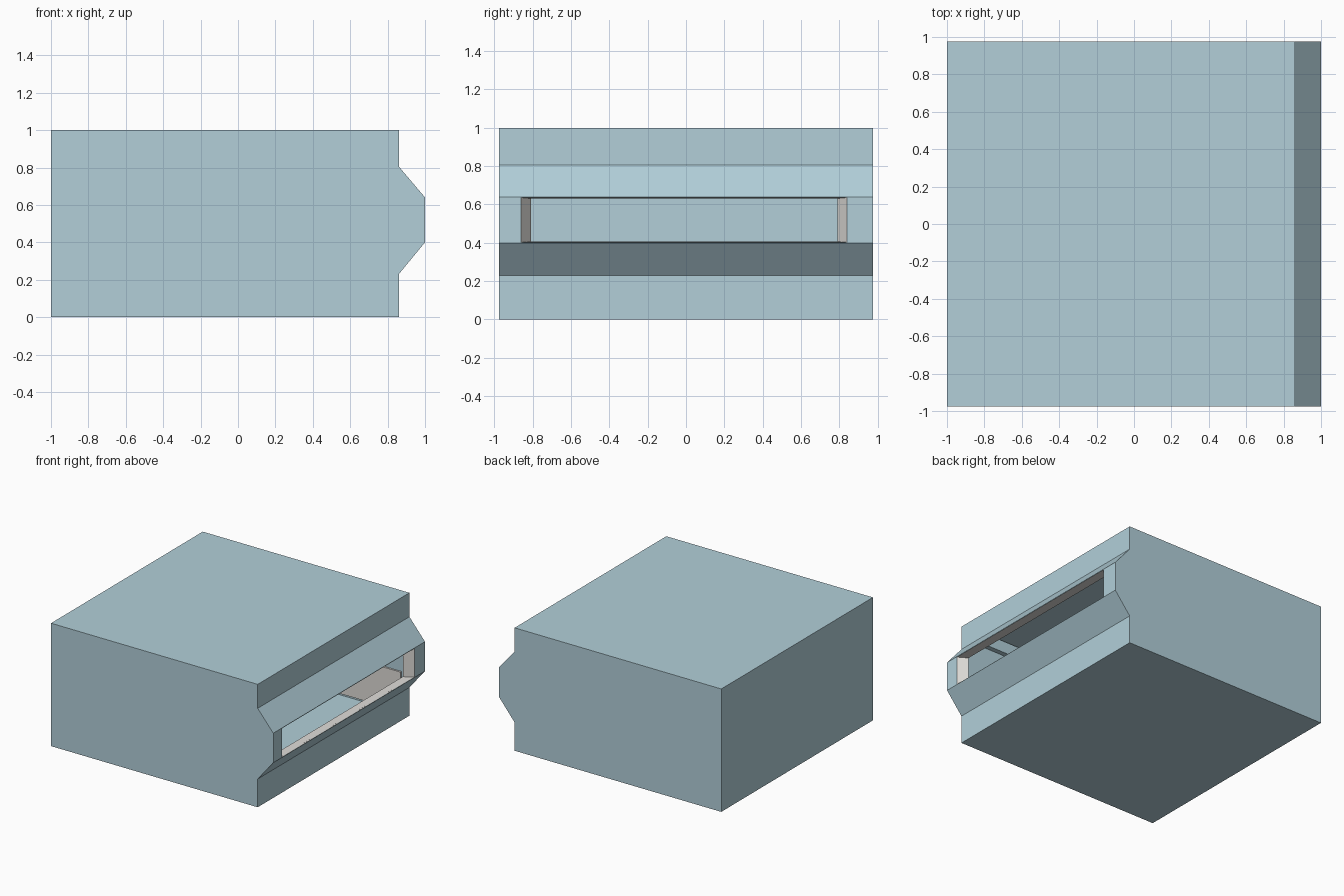
import bpy, bmesh

if "Cube" in bpy.data.objects:
    bpy.data.objects.remove(bpy.data.objects["Cube"])


def material(name, rgb):
    m = bpy.data.materials.new(name)
    m.diffuse_color = (*rgb, 1)
    m.use_nodes = True
    m.node_tree.nodes["Principled BSDF"].inputs["Base Color"].default_value = m.diffuse_color
    return m


BLUE = material("pale blue", (0.445, 0.624, 0.694))
WHITE = material("warm white", (0.73, 0.71, 0.68))


def add_object(name, bm, mat):
    mesh = bpy.data.meshes.new(name)
    bm.to_mesh(mesh)
    bm.free()
    mesh.materials.append(mat)
    obj = bpy.data.objects.new(name, mesh)
    bpy.context.collection.objects.link(obj)
    return obj


def slot_ring(bm, x, y0, y1, z0, z1):
    return [bm.verts.new((x, y, z)) for y, z in ((y0, z0), (y1, z0), (y1, z1), (y0, z1))]


def bridge(bm, a, b):
    for i in range(4):
        j = (i + 1) % 4
        bm.faces.new((a[i], a[j], b[j], b[i]))


def box(name, lo, hi, mat):
    bm = bmesh.new()
    bmesh.ops.create_cube(bm, size=1)
    for v in bm.verts:
        v.co = [h if c > 0 else l for c, l, h in zip(v.co, lo, hi)]
    return add_object(name, bm, mat)


# Hollow body: side profile swept across y, with a slot in the raised lip
D = 0.975
SLOT = (-0.86, 0.84, 0.402, 0.636)
profile = [(-1, 0), (0.86, 0), (0.86, 0.23), (1, 0.40),
           (1, 0.64), (0.86, 0.805), (0.86, 1), (-1, 1)]
bm = bmesh.new()
near = [bm.verts.new((x, -D, z)) for x, z in profile]
far = [bm.verts.new((x, D, z)) for x, z in profile]
bm.faces.new(near)
bm.faces.new(far[::-1])
for i in range(len(profile)):
    j = (i + 1) % len(profile)
    if i != 3:                       # lip face is replaced by a frame
        bm.faces.new((near[i], far[i], far[j], near[j]))
bridge(bm, [near[3], far[3], far[4], near[4]], slot_ring(bm, 1, *SLOT))
bmesh.ops.recalc_face_normals(bm, faces=bm.faces)
# make sure normals point outward
bm.faces.ensure_lookup_table()
if bm.faces[0].normal.y > 0:
    bmesh.ops.reverse_faces(bm, faces=bm.faces)
body = add_object("body_shell", bm, BLUE)
wall = body.modifiers.new("wall", 'SOLIDIFY')
wall.thickness = 0.012
wall.offset = -1

# Slot lining that narrows inward
bm = bmesh.new()
bridge(bm, slot_ring(bm, 0.999, *SLOT),
       slot_ring(bm, 0.93, -0.81, 0.79, 0.407, 0.631))
add_object("slot_lining", bm, WHITE)

# Inside: pale panel low on the far wall, ledge along the top of the near wall
box("inner_panel", (-0.95, 0.945, 0.03), (0.8, 0.96, 0.35), WHITE)
box("inner_ledge", (-0.95, -0.96, 0.89), (0.84, -0.92, 0.985), BLUE)
